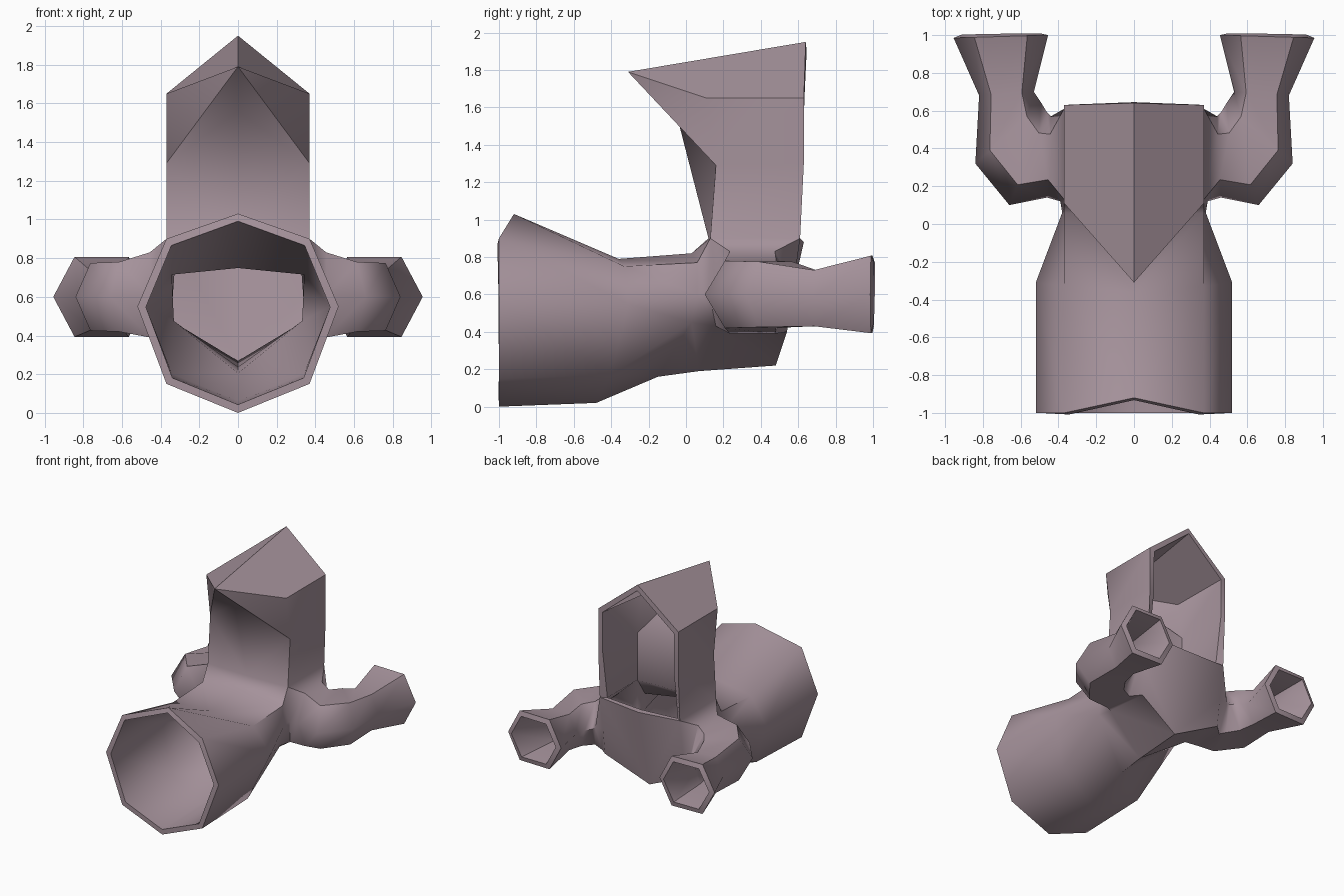
import bpy, bmesh, math
from mathutils import Vector

cube = bpy.data.objects.get("Cube")
if cube:
    bpy.data.objects.remove(cube, do_unlink=True)

WALL = 0.04

mauve = bpy.data.materials.new("dusty mauve")
mauve.use_nodes = True
colour = (0.38, 0.29, 0.33, 1)
mauve.diffuse_color = colour
mauve.node_tree.nodes["Principled BSDF"].inputs["Base Color"].default_value = colour

bm = bmesh.new()


def add_ring(points):
    return [bm.verts.new(point) for point in points]


def bridge(first, second, closed=False):
    """Join two rings of equal length with quads."""
    count = len(first)
    for i in range(count if closed else count - 1):
        j = (i + 1) % count
        bm.faces.new((first[i], first[j], second[j], second[i]))


# Main barrel, left half: each ring runs crown, shoulder, side, hip, keel
mouth = add_ring([(0, -.92, 1.03), (.37, -1, .9), (.52, -1, .55), (.37, -1, .15), (0, -1, 0)])
waist = add_ring([(0, -.36, .79), (.37, -.33, .75), (.52, -.31, .55), (.37, -.4, .17), (0, -.48, .02)])
neck = add_ring([(0, .03, .82), (.37, .06, .77), (.38, .06, .6), (.37, .03, .45), (0, -.15, .16)])
junction = add_ring([(0, .12, .9), (.37, .13, .9), (.39, .12, .62), (.37, .16, .43), (0, .07, .19)])
rear = add_ring([(0, .63, .88), (.37, .61, .9), (.37, .57, .62), (.37, .54, .4), (0, .48, .22)])
barrel = [mouth, waist, neck, junction]
for first, second in zip(barrel, barrel[1:]):
    bridge(first, second)
bridge(junction[3:], rear[3:])
bm.faces.new(rear)


# Side arm: flattened hexagon rings bending from sideways to rearwards
def hexagon(outer, inner, middle, half_height):
    a, b = Vector((*outer, middle)), Vector((*inner, middle))
    rise = Vector((0, 0, half_height))
    near, far = a.lerp(b, .22), a.lerp(b, .78)
    return add_ring([a, near + rise, far + rise, b, far - rise, near - rise])


socket = [junction[2], junction[1], rear[1], rear[2], rear[3], junction[3]]
arm = [
    socket,
    hexagon((.46, .14), (.44, .57), .61, .22),
    hexagon((.66, .1), (.46, .59), .6, .18),
    hexagon((.84, .32), (.49, .64), .6, .175),
    hexagon((.82, .68), (.53, .7), .58, .15),
    hexagon((.955, .985), (.455, 1), .6, .207),
]
for first, second in zip(arm, arm[1:]):
    bridge(first, second, closed=True)

# Tower and pointed hood, open at the back
brow, front_side, back_side = add_ring([(0, -.05, 1.56), (.37, .16, 1.29), (.37, .63, 1.3)])
tip, front_eave, back_eave, peak = add_ring(
    [(0, -.31, 1.79), (.37, .11, 1.65), (.37, .63, 1.65), (0, .64, 1.95)])
for corners in (
    (junction[0], junction[1], front_side, brow),
    (junction[1], rear[1], back_side, front_side),
    (brow, front_side, tip),
    (tip, front_side, front_eave),
    (front_side, back_side, back_eave, front_eave),
    (tip, front_eave, back_eave, peak),
):
    bm.faces.new(corners)

# Point every face outwards
bmesh.ops.recalc_face_normals(bm, faces=bm.faces[:])
roof = bm.faces[-1] if bm.faces.ensure_lookup_table() is None else None
if roof.normal.z < 0:
    bmesh.ops.reverse_faces(bm, faces=bm.faces[:])

mesh = bpy.data.meshes.new("duct_shell")
bm.to_mesh(mesh)
bm.free()
shell = bpy.data.objects.new("duct_shell", mesh)
bpy.context.collection.objects.link(shell)
mesh.materials.append(mauve)

# Mirror the half and give the shell its wall thickness
mirror = shell.modifiers.new("mirror", 'MIRROR')
mirror.use_clip = True
wall = shell.modifiers.new("wall", 'SOLIDIFY')
wall.thickness = WALL
wall.offset = -1
wall.use_even_offset = True

bpy.ops.object.select_all(action='DESELECT')
bpy.context.view_layer.objects.active = shell
shell.select_set(True)
for name in ("mirror", "wall"):
    bpy.ops.object.modifier_apply(modifier=name)
bpy.ops.object.shade_smooth_by_angle(angle=math.radians(55))
